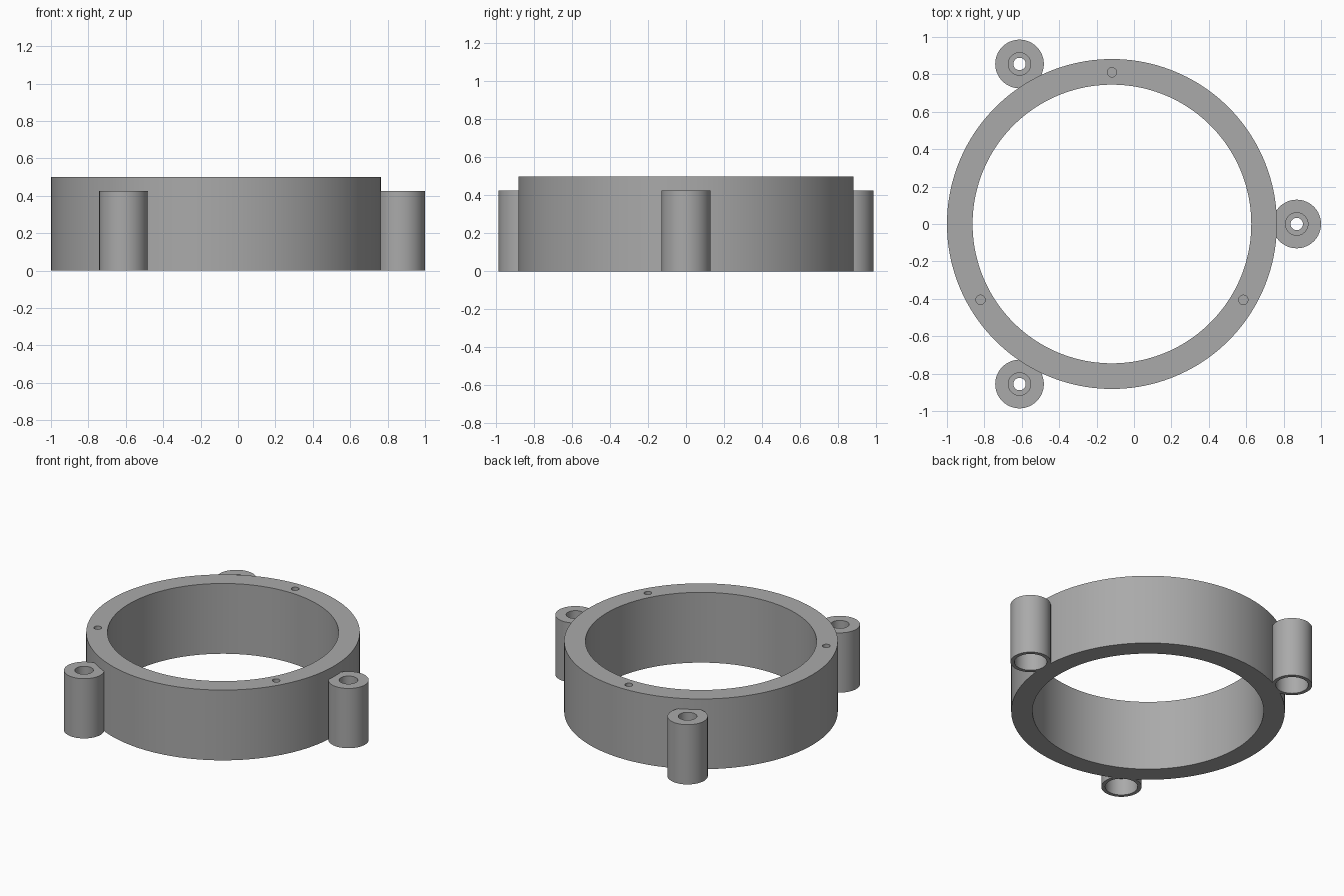
import bpy
import bmesh
import math
from mathutils import Matrix, Vector

cube = bpy.data.objects.get("Cube")
if cube:
    bpy.data.objects.remove(cube, do_unlink=True)

CENTRE = Vector((-0.118, 0, 0))

grey = bpy.data.materials.new("plain grey")
grey.use_nodes = True
colour = (0.40, 0.40, 0.40, 1)
grey.diffuse_color = colour
grey.node_tree.nodes["Principled BSDF"].inputs["Base Color"].default_value = colour


def revolve(name, profile, steps, location):
    """Turn a closed (radius, height) profile around the z axis."""
    bm = bmesh.new()
    verts = [bm.verts.new((r, 0, z)) for r, z in profile]
    edges = [bm.edges.new((a, b)) for a, b in zip(verts, verts[1:] + verts[:1])]
    bmesh.ops.spin(bm, geom=verts + edges, cent=(0, 0, 0), axis=(0, 0, 1),
                   angle=math.tau, steps=steps, use_merge=True)
    bmesh.ops.remove_doubles(bm, verts=bm.verts, dist=1e-5)
    bmesh.ops.recalc_face_normals(bm, faces=bm.faces)
    mesh = bpy.data.meshes.new(name)
    bm.to_mesh(mesh)
    bm.free()
    mesh.materials.append(grey)
    obj = bpy.data.objects.new(name, mesh)
    obj.location = location
    bpy.context.collection.objects.link(obj)
    return obj


def around(radius, degrees):
    a = math.radians(degrees)
    return CENTRE + Vector((radius * math.cos(a), radius * math.sin(a), 0))


# Main ring
ring = revolve("ring", [(0.745, 0), (0.882, 0), (0.882, 0.5), (0.745, 0.5)], 160, CENTRE)

# Cutter for the three blind holes in the top of the ring
bm = bmesh.new()
for angle in (90, 210, 330):
    spot = around(0.811, angle) + Vector((0, 0, 0.45))
    bmesh.ops.create_cone(bm, cap_ends=True, segments=32, radius1=0.025, radius2=0.025,
                          depth=0.3, matrix=Matrix.Translation(spot))
mesh = bpy.data.meshes.new("pin_hole_cutter")
bm.to_mesh(mesh)
bm.free()
mesh.materials.append(grey)
cutter = bpy.data.objects.new("pin_hole_cutter", mesh)
bpy.context.collection.objects.link(cutter)
cutter.hide_render = True
cutter.hide_set(True)

holes = ring.modifiers.new("pin_holes", "BOOLEAN")
holes.operation = "DIFFERENCE"
holes.solver = "EXACT"
holes.object = cutter

# Screw posts: recess above, narrow through hole, wide socket below
post_profile = [(0.13, 0), (0.13, 0.425), (0.06, 0.425), (0.06, 0.2),
                (0.033, 0.2), (0.033, 0.12), (0.105, 0.12), (0.105, 0)]
posts = [revolve(f"screw_post_{i + 1}", post_profile, 64, around(0.988, i * 120))
         for i in range(3)]

# Smooth curved walls with crisp rims
bpy.ops.object.select_all(action="DESELECT")
for obj in [ring] + posts:
    obj.select_set(True)
bpy.context.view_layer.objects.active = ring
bpy.ops.object.shade_smooth_by_angle(angle=math.radians(30))
